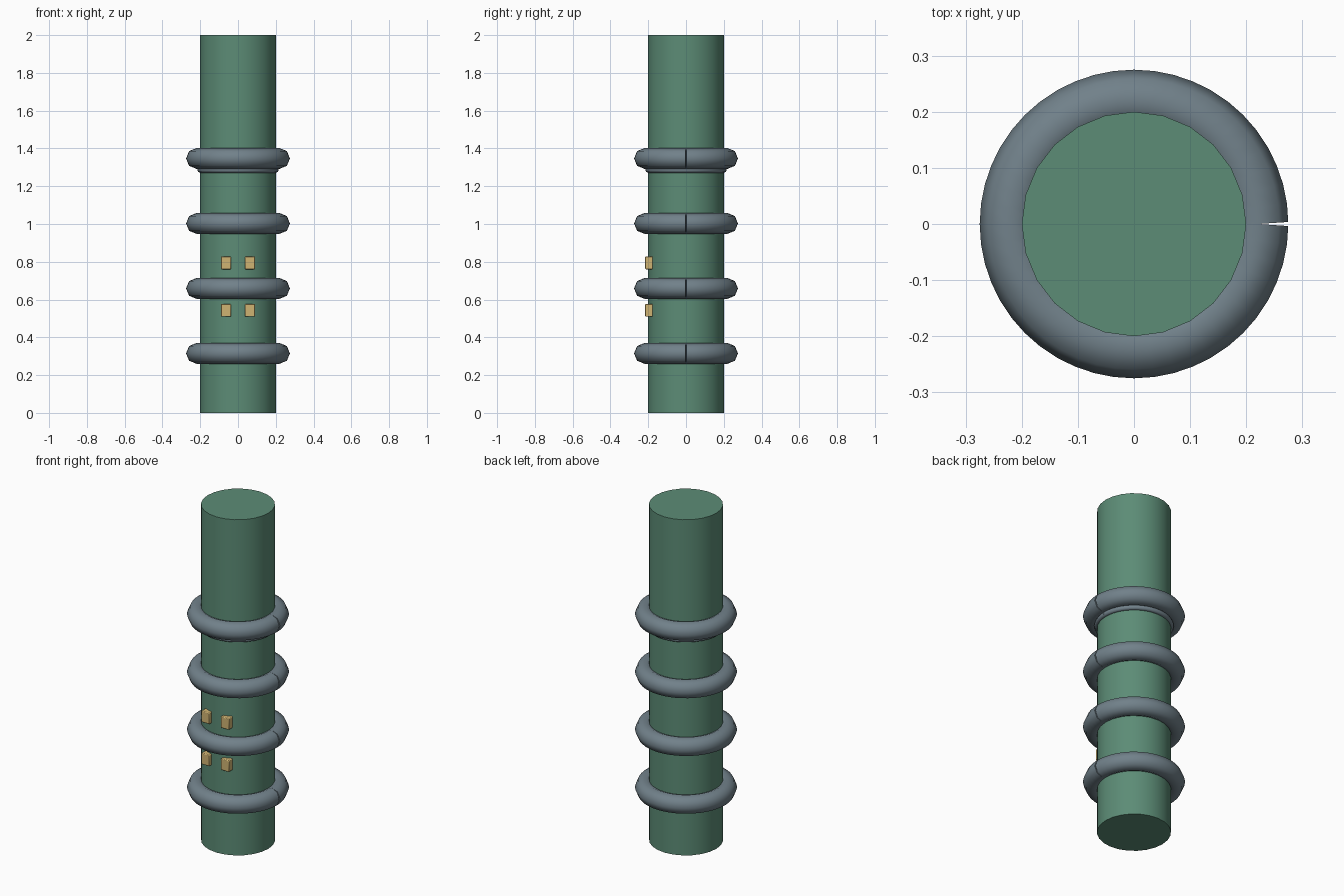
import bpy, math

if "Cube" in bpy.data.objects:
    bpy.data.objects.remove(bpy.data.objects["Cube"])


def material(name, rgb):
    m = bpy.data.materials.new(name)
    m.diffuse_color = (*rgb, 1)
    m.use_nodes = True
    m.node_tree.nodes["Principled BSDF"].inputs["Base Color"].default_value = m.diffuse_color
    return m


GREEN = material("muted green", (0.107, 0.262, 0.181))
GREY = material("slate grey", (0.165, 0.219, 0.254))
TAN = material("warm tan", (0.631, 0.456, 0.171))


def finish(ob, name, mat):
    ob.name = name
    ob.data.materials.clear()
    ob.data.materials.append(mat)
    bpy.ops.object.shade_smooth_by_angle(angle=math.radians(50))


def split_ring(name, radius, tube, z, steps=48):
    """Tube bent into a ring whose two ends meet on the +x side."""
    cu = bpy.data.curves.new(name, 'CURVE')
    cu.dimensions = '3D'
    cu.bevel_depth = tube
    cu.bevel_resolution = 2
    cu.use_fill_caps = True
    sp = cu.splines.new('POLY')
    sp.points.add(steps)
    for i, p in enumerate(sp.points):
        a = 2 * math.pi * i / steps
        p.co = (radius * math.cos(a), radius * math.sin(a), 0, 1)
    ob = bpy.data.objects.new(name, cu)
    ob.location.z = z
    bpy.context.collection.objects.link(ob)
    bpy.ops.object.select_all(action='DESELECT')
    ob.select_set(True)
    bpy.context.view_layer.objects.active = ob
    bpy.ops.object.convert(target='MESH')
    finish(bpy.context.object, name, GREY)


# Main column
bpy.ops.mesh.primitive_cylinder_add(vertices=24, radius=0.2, depth=2, location=(0, 0, 1))
finish(bpy.context.object, "column", GREEN)

# Four thick rings and the thin collar under the top one
for i in range(4):
    split_ring(f"ring_{i + 1}", 0.22, 0.055, 0.315 + 0.344 * i)
split_ring("thin_collar", 0.2, 0.015, 1.286)

# Front windows, two rows of two
for row, z in enumerate((0.543, 0.794)):
    for side, x in (("left", -0.064), ("right", 0.064)):
        bpy.ops.mesh.primitive_cube_add(size=1, location=(x, -0.196, z))
        ob = bpy.context.object
        ob.scale = (0.053, 0.04, 0.068)
        bpy.ops.object.transform_apply(location=False, rotation=False, scale=True)
        bev = ob.modifiers.new("soft_edges", 'BEVEL')
        bev.width = 0.004
        bev.segments = 2
        finish(ob, f"window_{side}_{row + 1}", TAN)
